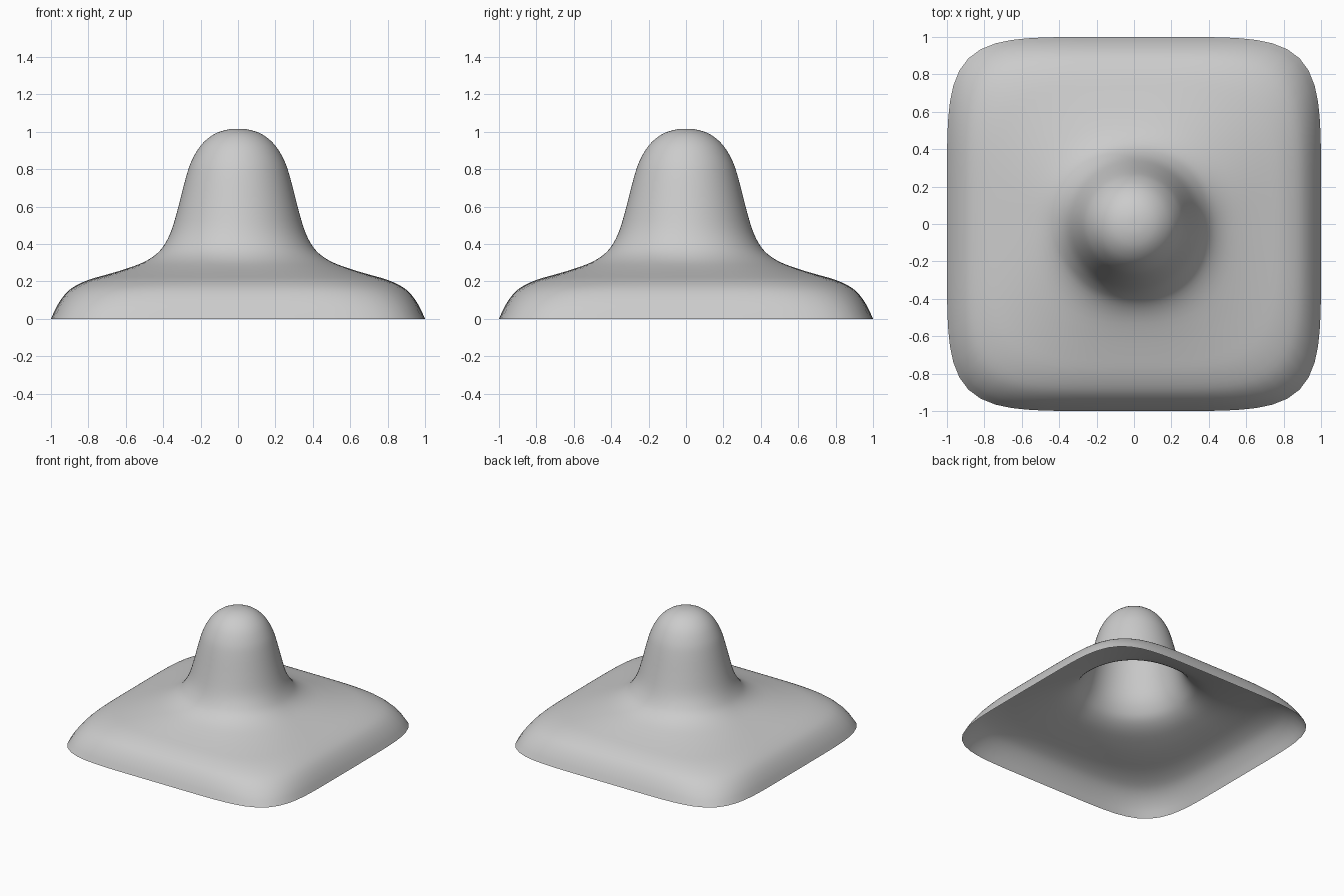
import bpy, bmesh, math
from mathutils import Vector

if "Cube" in bpy.data.objects:
    bpy.data.objects.remove(bpy.data.objects["Cube"])

SEGMENTS = 96
STEPS = 3

# Profile: half width, height, squareness of the ring (2 = circle)
PROFILE = [Vector(p) for p in (
    (1.00, 0.00, 5.7), (0.97, 0.065, 5.4), (0.93, 0.125, 5.0), (0.88, 0.17, 4.6),
    (0.80, 0.208, 4.1), (0.70, 0.237, 3.5), (0.60, 0.267, 3.0), (0.50, 0.305, 2.5),
    (0.43, 0.352, 2.2), (0.385, 0.41, 2.1), (0.35, 0.49, 2.0), (0.316, 0.61, 2.0),
    (0.28, 0.75, 2.0), (0.25, 0.84, 2.0), (0.20, 0.926, 2.0), (0.135, 0.983, 2.0),
    (0.065, 1.01, 2.0), (0.0, 1.016, 2.0))]


def smooth_profile(pts):
    """Catmull-Rom curve through the profile, without the final pole."""
    ext = [2 * pts[0] - pts[1]] + pts + [Vector((-pts[-2].x, pts[-2].y, 2))]
    out = []
    for a, b, c, d in zip(ext, ext[1:], ext[2:], ext[3:]):
        for i in range(STEPS):
            t = i / STEPS
            out.append(0.5 * (2 * b + (c - a) * t + (2 * a - 5 * b + 4 * c - d) * t ** 2
                              + (3 * b - a - 3 * c + d) * t ** 3))
    return out


def ring(bm, half, z, n):
    """Superellipse ring: rounded square to circle."""
    verts = []
    for i in range(SEGMENTS):
        a = math.tau * i / SEGMENTS
        c, s = math.cos(a), math.sin(a)
        r = half * (abs(c) ** n + abs(s) ** n) ** (-1 / n)
        verts.append(bm.verts.new((r * c, r * s, z)))
    return verts


# Open-bottomed shell: square flared skirt blending into a round knob
bm = bmesh.new()
rings = [ring(bm, *p) for p in smooth_profile(PROFILE)]
for lo, hi in zip(rings, rings[1:]):
    for i in range(SEGMENTS):
        j = (i + 1) % SEGMENTS
        bm.faces.new((lo[i], lo[j], hi[j], hi[i]))
pole = bm.verts.new((0, 0, PROFILE[-1].y))
for i in range(SEGMENTS):
    bm.faces.new((rings[-1][i], rings[-1][(i + 1) % SEGMENTS], pole))
for f in bm.faces:
    f.smooth = True

mesh = bpy.data.meshes.new("knobbed_shell")
bm.to_mesh(mesh)
bm.free()
bpy.context.collection.objects.link(bpy.data.objects.new("knobbed_shell", mesh))
